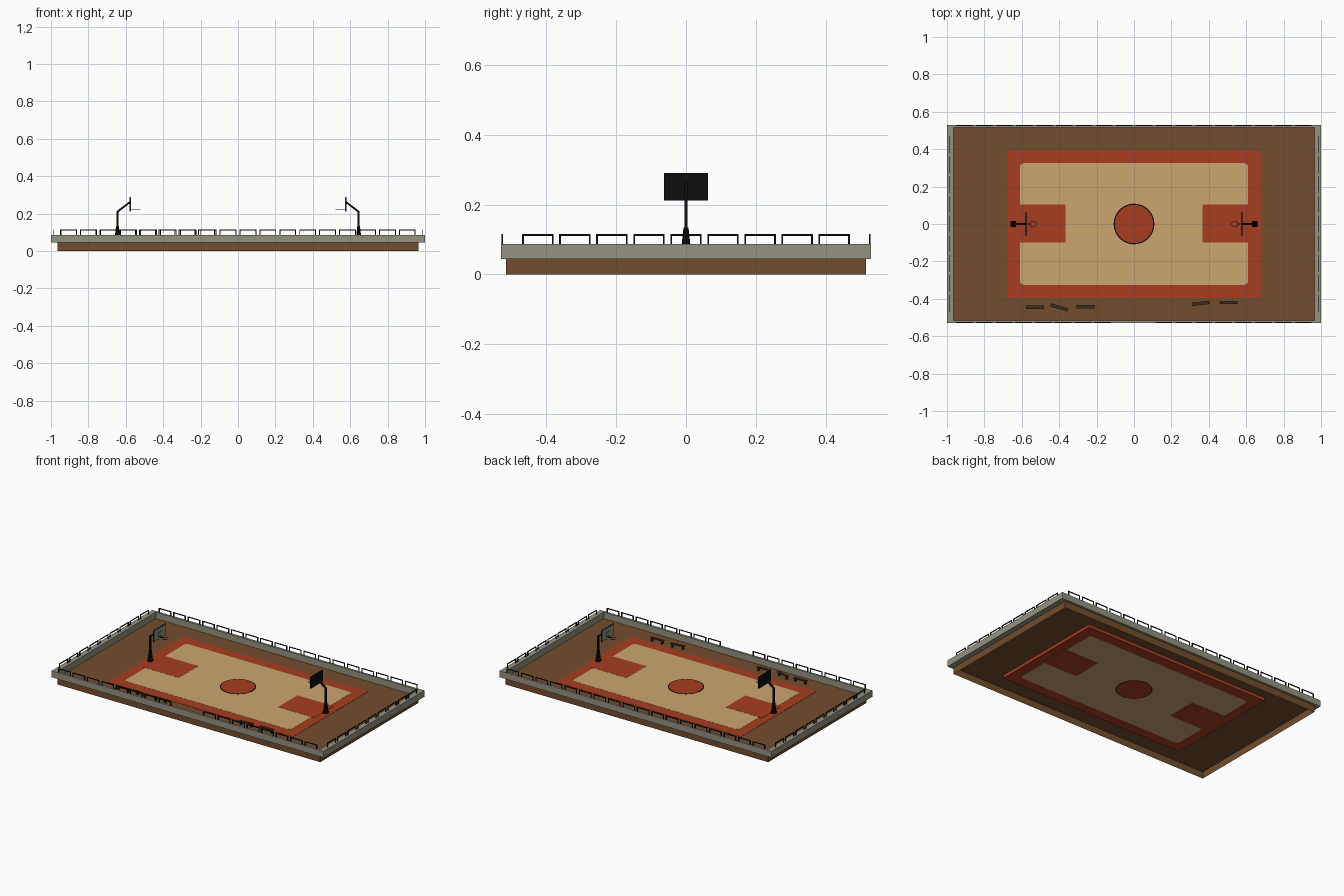
import bpy, bmesh, math
from mathutils import Vector, Matrix

if "Cube" in bpy.data.objects:
    bpy.data.objects.remove(bpy.data.objects["Cube"])


def mat(name, r, g, b):
    m = bpy.data.materials.new(name)
    m.diffuse_color = (r, g, b, 1)
    m.use_nodes = True
    m.node_tree.nodes["Principled BSDF"].inputs["Base Color"].default_value = m.diffuse_color
    return m


BROWN = mat("earth brown", 0.17, 0.075, 0.026)
ORANGE = mat("court orange", 0.39, 0.048, 0.015)
TAN = mat("court tan", 0.60, 0.38, 0.16)
GREY = mat("wall grey", 0.30, 0.29, 0.22)
BLACK = mat("metal black", 0.004, 0.004, 0.004)
DARK = mat("bench brown", 0.05, 0.025, 0.012)
FLOOR = 0.045


def finish(bm, name, m):
    bmesh.ops.recalc_face_normals(bm, faces=bm.faces)
    me = bpy.data.meshes.new(name)
    bm.to_mesh(me)
    bm.free()
    me.materials.append(m)
    ob = bpy.data.objects.new(name, me)
    bpy.context.collection.objects.link(ob)
    return ob


def add_box(bm, x0, x1, y0, y1, z0, z1):
    mtx = Matrix.Translation(((x0 + x1) / 2, (y0 + y1) / 2, (z0 + z1) / 2)) @ \
        Matrix.Diagonal((x1 - x0, y1 - y0, z1 - z0, 1))
    return bmesh.ops.create_cube(bm, size=1, matrix=mtx)["verts"]


def box(name, m, *dims):
    bm = bmesh.new()
    add_box(bm, *dims)
    return finish(bm, name, m)


def add_bar(bm, a, b, r):
    # square bar between two points
    a, b = Vector(a), Vector(b)
    d = b - a
    mtx = Matrix.Translation((a + b) / 2) @ d.to_track_quat('Z', 'Y').to_matrix().to_4x4() @ \
        Matrix.Diagonal((2 * r, 2 * r, d.length, 1))
    bmesh.ops.create_cube(bm, size=1, matrix=mtx)


def prism(name, m, pts, z0, z1):
    bm = bmesh.new()
    f = bm.faces.new([bm.verts.new((x, y, z0)) for x, y in pts])
    ext = bmesh.ops.extrude_face_region(bm, geom=[f], use_keep_orig=True)
    for v in ext["geom"]:
        if isinstance(v, bmesh.types.BMVert):
            v.co.z = z1
    return finish(bm, name, m)


def circle(r, n=32):
    return [(r * math.cos(2 * math.pi * i / n), r * math.sin(2 * math.pi * i / n)) for i in range(n)]


# hollow ground block, open underneath
bm = bmesh.new()
add_box(bm, -0.965, 0.965, -0.515, 0.515, 0, FLOOR)
bm.faces.ensure_lookup_table()
bottom = [f for f in bm.faces if f.calc_center_median().z < 0.001]
bmesh.ops.delete(bm, geom=bottom, context='FACES_ONLY')
finish(bm, "ground", BROWN)

# low surrounding wall
bm = bmesh.new()
for s in (-1, 1):
    add_box(bm, *sorted((s * 0.965, s)), -0.53, 0.53, FLOOR, 0.087)
    add_box(bm, -0.965, 0.965, *sorted((s * 0.515, s * 0.53)), FLOOR, 0.087)
finish(bm, "wall", GREY)

# court layers, showing on both top and underside
box("court_border", ORANGE, -0.68, 0.68, -0.395, 0.395, 0.025, 0.0465)
r = 0.022
field = []
for k, (cx, cy) in enumerate(((1, 1), (-1, 1), (-1, -1), (1, -1))):
    for j in range(5):
        a = math.pi / 2 * (k + j / 4)
        field.append((cx * (0.61 - r) + r * math.cos(a), cy * (0.325 - r) + r * math.sin(a)))
prism("court_field", TAN, field, 0.0242, 0.0473)
for s in (-1, 1):
    box("court_key", ORANGE, *sorted((s * 0.365, s * 0.63)), -0.1, 0.103, 0.0234, 0.0481)
prism("centre_ring", BLACK, circle(0.109), 0.0236, 0.0480)
prism("centre_circle", ORANGE, circle(0.103), 0.0230, 0.0486)

# fence hoops along the wall
bm = bmesh.new()


def fence(c, along_x, side):
    h, top, t = 0.045, 0.113, 0.0025

    def p(u, z):
        return (u, side, z) if along_x else (side, u, z)
    for e in (-1, 1):
        add_bar(bm, p(c + e * (h - t), 0.085), p(c + e * (h - t), top), t)
    add_bar(bm, p(c - h, top), p(c + h, top), t)


for s in (-1, 1):
    for i in range(9):
        fence((i - 4) * 0.106, False, s * 0.985)
        fence(s * (0.053 + i * 0.1065), True, 0.526)
for i in range(8):
    fence(0.1595 + i * 0.1065, True, -0.526)
    fence(-0.168 - i * 0.1055, True, -0.526)
finish(bm, "fence", BLACK)

# hoop stands
for s in (-1, 1):
    bm = bmesh.new()
    bmesh.ops.create_cone(bm, cap_ends=True, segments=8, radius1=0.017, radius2=0.007, depth=0.09,
                          matrix=Matrix.Translation((s * 0.645, 0, FLOOR + 0.045)))
    add_box(bm, s * 0.645 - 0.015, s * 0.645 + 0.015, -0.015, 0.015, FLOOR, 0.055)
    add_bar(bm, (s * 0.645, 0, 0.12), (s * 0.645, 0, 0.213), 0.005)
    add_bar(bm, (s * 0.645, 0, 0.21), (s * 0.577, 0, 0.262), 0.005)
    finish(bm, "hoop_post", BLACK)
    box("backboard", BLACK, *sorted((s * 0.575, s * 0.579)), -0.063, 0.063, 0.212, 0.29)
    box("backboard_face", GREY, *sorted((s * 0.573, s * 0.575)), -0.060, 0.060, 0.215, 0.287)
    # target square outline
    bm = bmesh.new()
    x = s * 0.573
    q = [(x, -0.02, 0.23), (x, 0.02, 0.23), (x, 0.02, 0.26), (x, -0.02, 0.26)]
    for i in range(4):
        add_bar(bm, q[i], q[(i + 1) % 4], 0.0012)
    finish(bm, "target_square", BLACK)
    # rim and bracket
    bm = bmesh.new()
    c = [(s * 0.538 + px, py, 0.224) for px, py in circle(0.016, 16)]
    for i in range(16):
        add_bar(bm, c[i], c[(i + 1) % 16], 0.0014)
    add_bar(bm, (s * 0.574, 0, 0.224), (s * 0.554, 0, 0.224), 0.002)
    finish(bm, "hoop_rim", DARK)

# benches
for x, y, a in ((-0.53, -0.445, 0), (-0.40, -0.446, -16), (-0.26, -0.443, 0),
                (0.358, -0.424, 6), (0.506, -0.42, 0)):
    bm = bmesh.new()
    add_box(bm, -0.048, 0.048, -0.009, 0.009, 0.02, 0.025)
    for s in (-1, 1):
        add_box(bm, s * 0.036 - 0.004, s * 0.036 + 0.004, -0.007, 0.007, 0, 0.02)
    ob = finish(bm, "bench", DARK)
    ob.location = (x, y, FLOOR)
    ob.rotation_euler.z = math.radians(a)
